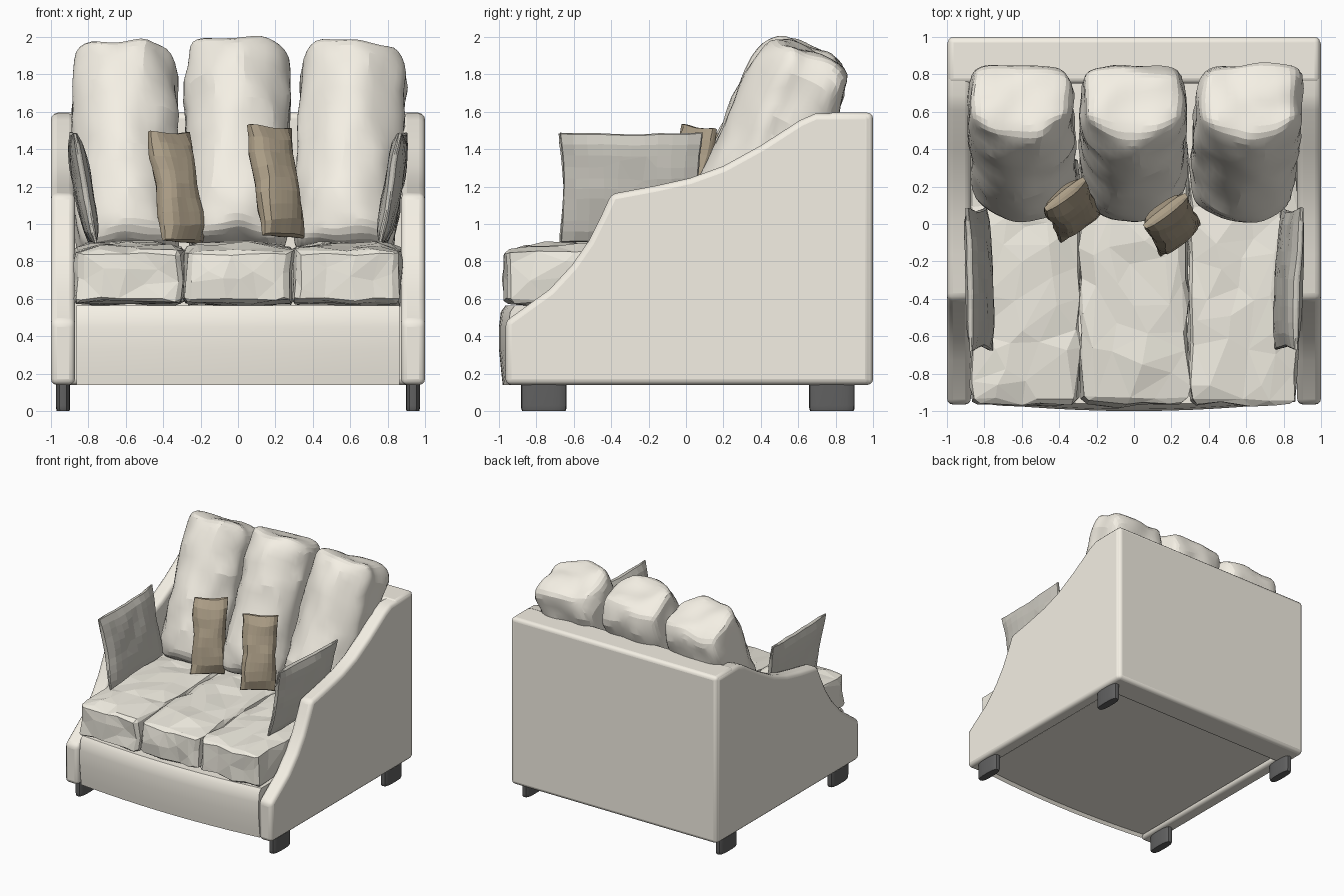
import bpy, bmesh, math
from mathutils import Vector, noise

if "Cube" in bpy.data.objects:
    bpy.data.objects.remove(bpy.data.objects["Cube"])


def material(name, rgb):
    m = bpy.data.materials.new(name)
    m.diffuse_color = (*rgb, 1)
    m.use_nodes = True
    m.node_tree.nodes["Principled BSDF"].inputs["Base Color"].default_value = m.diffuse_color
    return m


CREAM = material("cream_fabric", (0.91, 0.87, 0.78))
SEAT = material("seat_fabric", (0.87, 0.84, 0.75))
GREY = material("grey_fabric", (0.62, 0.60, 0.54))
BROWN = material("brown_fabric", (0.41, 0.34, 0.24))
DARK = material("dark_feet", (0.12, 0.12, 0.12))


def finish(name, bm, mat, smooth=None):
    bmesh.ops.recalc_face_normals(bm, faces=bm.faces)
    me = bpy.data.meshes.new(name)
    bm.to_mesh(me)
    bm.free()
    me.materials.append(mat)
    ob = bpy.data.objects.new(name, me)
    bpy.context.collection.objects.link(ob)
    if smooth:
        bpy.ops.object.select_all(action='DESELECT')
        ob.select_set(True)
        bpy.context.view_layer.objects.active = ob
        bpy.ops.object.shade_smooth_by_angle(angle=math.radians(smooth))
    return ob


def loft(name, rings, mat, bevel=0.0, smooth=35):
    """Skin a list of equal-length rings, cap both ends, round sharp edges."""
    bm = bmesh.new()
    vs = [[bm.verts.new(p) for p in r] for r in rings]
    n = len(vs[0])
    for a, b in zip(vs, vs[1:]):
        for i in range(n):
            bm.faces.new((a[i], a[(i + 1) % n], b[(i + 1) % n], b[i]))
    bm.faces.new(vs[0])
    bm.faces.new(vs[-1])
    ob = finish(name, bm, mat, smooth)
    if bevel:
        mod = ob.modifiers.new("round", 'BEVEL')
        mod.width, mod.segments = bevel, 3
        mod.limit_method, mod.angle_limit = 'ANGLE', math.radians(50)
    return ob


def cushion(name, half, loc, rot, mat, shape, p, cuts, bumps, seed, ratio=1, smooth=None):
    """Rounded block (x width, y thickness/depth, z height) with fabric bumps."""
    bm = bmesh.new()
    bmesh.ops.create_cube(bm, size=2)
    bmesh.ops.subdivide_edges(bm, edges=bm.edges[:], cuts=cuts, use_grid_fill=True)
    for v in bm.verts:
        c = v.co / sum(abs(k) ** p for k in v.co) ** (1 / p)
        c = shape(c)
        c = Vector(a * b for a, b in zip(c, half))
        v.co = c + noise.noise_vector(c * 6 + Vector((seed * 7.3, seed, 0))) * bumps
    ob = finish(name, bm, mat, smooth)
    ob.location = loc
    ob.rotation_euler = [math.radians(a) for a in rot]
    if ratio < 1:
        ob.modifiers.new("facets", 'DECIMATE').ratio = ratio
    return ob


# Swooping side panels
SIDE = [(-0.965, 0.14), (0.99, 0.14), (0.99, 1.59), (0.69, 1.59), (0.61, 1.555),
        (0.40, 1.42), (0.20, 1.31), (0.02, 1.245), (-0.16, 1.205), (-0.40, 1.16),
        (-0.45, 1.05), (-0.52, 0.91), (-0.61, 0.78), (-0.73, 0.65), (-0.965, 0.48)]
for s, side in ((-1, "left"), (1, "right")):
    loft(side + "_side_panel", [[(s * x, *p) for p in SIDE] for x in (0.872, 1.0)], CREAM, 0.032)

# Back panel
BACK = [(0.75, 0.14), (1.0, 0.14), (1.0, 1.595), (0.75, 1.595)]
loft("back_panel", [[(x, *p) for p in BACK] for x in (-0.995, 0.995)], CREAM, 0.03)

# Base with bowed front rail
RAIL = [(0.8, 0.165), (-0.91, 0.165), (-0.93, 0.14), (-0.937, 0.2), (-0.95, 0.33),
        (-0.95, 0.45), (-0.94, 0.53), (-0.915, 0.565), (0.8, 0.565)]
rings = []
for i in range(13):
    x = -0.864 + 1.728 * i / 12
    bow = 0.05 * (1 - (x / 0.864) ** 2)
    rings.append([(x, y - bow if y < 0 else y, z) for y, z in RAIL])
loft("base_and_front_rail", rings, CREAM)

# Feet: flat oval blocks
for x in (-0.935, 0.935):
    for y, end in ((-0.76, "front"), (0.78, "rear")):
        rings = []
        for z, k in ((0, 0.9), (0.012, 0.98), (0.03, 1), (0.17, 1)):
            ring = []
            for j in range(20):
                c, s = math.cos(j * math.pi / 10), math.sin(j * math.pi / 10)
                ring.append((x + 0.038 * k * math.copysign(abs(c) ** 0.6, c),
                             y + 0.122 * k ** 0.5 * math.copysign(abs(s) ** 0.8, s), z))
            rings.append(ring)
        loft(end + "_foot", rings, DARK)


# Cushion shapes, acting on unit coordinates
def seat_shape(c):
    if c.z > 0:
        c.z += 0.2 * (1 - abs(c.x) ** 3) * (1 - c.y ** 4) * c.z + 0.06 * c.y
    return c


def back_shape(c):
    x, z = c.x, c.z
    if c.y < 0:
        c.y *= 1 - 0.6 * x ** 2
    c.x *= 1 + 0.13 * z ** 4      # squarer corners seen from the front
    c.z *= 1 + 0.13 * x ** 4
    return c


def throw_shape(c):
    x, z = c.x, c.z
    puff = max(0, 1 - abs(x) ** 3) * max(0, 1 - abs(z) ** 3)
    c.y *= 0.1 + 0.9 * math.sqrt(puff)
    c.x *= 1 - 0.07 * (1 - z * z)
    c.z *= 1 - 0.06 * (1 - x * x)
    return c


# Three seat cushions and three leaning back cushions
for i, x in enumerate((-0.583, 0, 0.583)):
    cushion("seat_cushion", (0.288, 0.67, 0.148), (x, -0.295, 0.722), (0, 0, 0), SEAT,
            seat_shape, 18, 13, 0.022, i + 1, ratio=0.13)
for i, (x, top) in enumerate(((-0.60, -0.005), (-0.005, 0.02), (0.60, -0.005))):
    cushion("back_cushion", (0.278, 0.27, 0.585), (x, 0.43, 1.395 + top), (-24, (-1, 0, 3)[i], 0),
            CREAM, back_shape, 4.8, 13, 0.024, i + 5, smooth=14)

# Grey side pillows leaning on the arms
for s in (-1, 1):
    cushion("side_pillow", (0.39, 0.05, 0.305), (s * 0.828, -0.295, 1.195), (s * 10, 0, 90 - s * 2),
            GREY, throw_shape, 40, 9, 0.012, s + 12, ratio=0.5)

# Brown throw pillows
for i, loc in enumerate(((-0.33, 0.08, 1.2), (0.205, 0.0, 1.225))):
    cushion("brown_pillow", (0.143, 0.08, 0.315), loc, (-16, 3, 38),
            BROWN, throw_shape, 40, 7, 0.02, i + 20, ratio=0.6)
